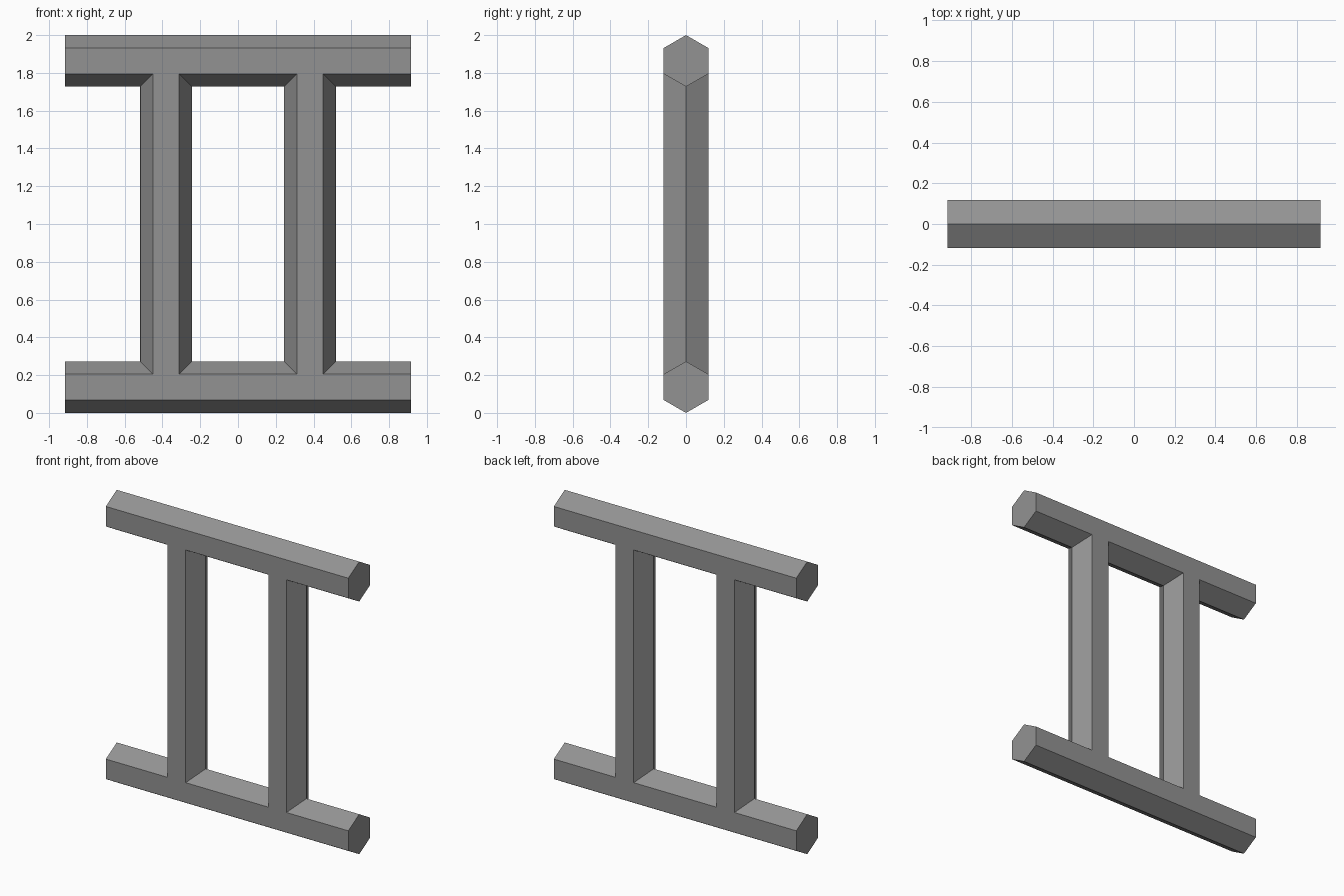
import bpy
import bmesh
import math

if "Cube" in bpy.data.objects:
    bpy.data.objects.remove(bpy.data.objects["Cube"], do_unlink=True)

RADIUS = 0.1365         # hexagon corner radius
HALF_LENGTH = 0.917     # half length of the rails
POST_X = 0.381
LOW, HIGH = RADIUS, 2 - RADIUS

grey = bpy.data.materials.new("mid_grey")
grey.use_nodes = True
colour = (0.29, 0.29, 0.29, 1)
grey.diffuse_color = colour
grey.node_tree.nodes["Principled BSDF"].inputs["Base Color"].default_value = colour


def hex_prism(name, start, end, capped):
    """Six-sided bar; start and end map a (corner, depth) pair to a point."""
    bm = bmesh.new()
    rings = []
    for place in (start, end):
        ring = []
        for k in range(6):
            a = math.radians(60 * k)
            ring.append(bm.verts.new(place(RADIUS * math.cos(a), RADIUS * math.sin(a))))
        rings.append(ring)
    first, last = rings
    for k in range(6):
        n = (k + 1) % 6
        bm.faces.new((first[k], first[n], last[n], last[k]))
    if capped:
        bm.faces.new(first)
        bm.faces.new(last)
        bmesh.ops.recalc_face_normals(bm, faces=bm.faces)
    mesh = bpy.data.meshes.new(name)
    bm.to_mesh(mesh)
    bm.free()
    mesh.materials.append(grey)
    obj = bpy.data.objects.new(name, mesh)
    bpy.context.collection.objects.link(obj)


# Horizontal rails, ridge edges up and down
for name, z in (("bottom_rail", LOW), ("top_rail", HIGH)):
    hex_prism(name,
              lambda c, d: (-HALF_LENGTH, d, z + c),
              lambda c, d: (HALF_LENGTH, d, z + c), True)

# Upright posts, ends mitred onto the sloping rail faces
slope = math.tan(math.radians(30))
for name, x in (("right_post", -POST_X), ("left_post", POST_X)):
    hex_prism(name,
              lambda c, d: (x + c, d, LOW + RADIUS - abs(d) * slope),
              lambda c, d: (x + c, d, HIGH - RADIUS + abs(d) * slope), False)
